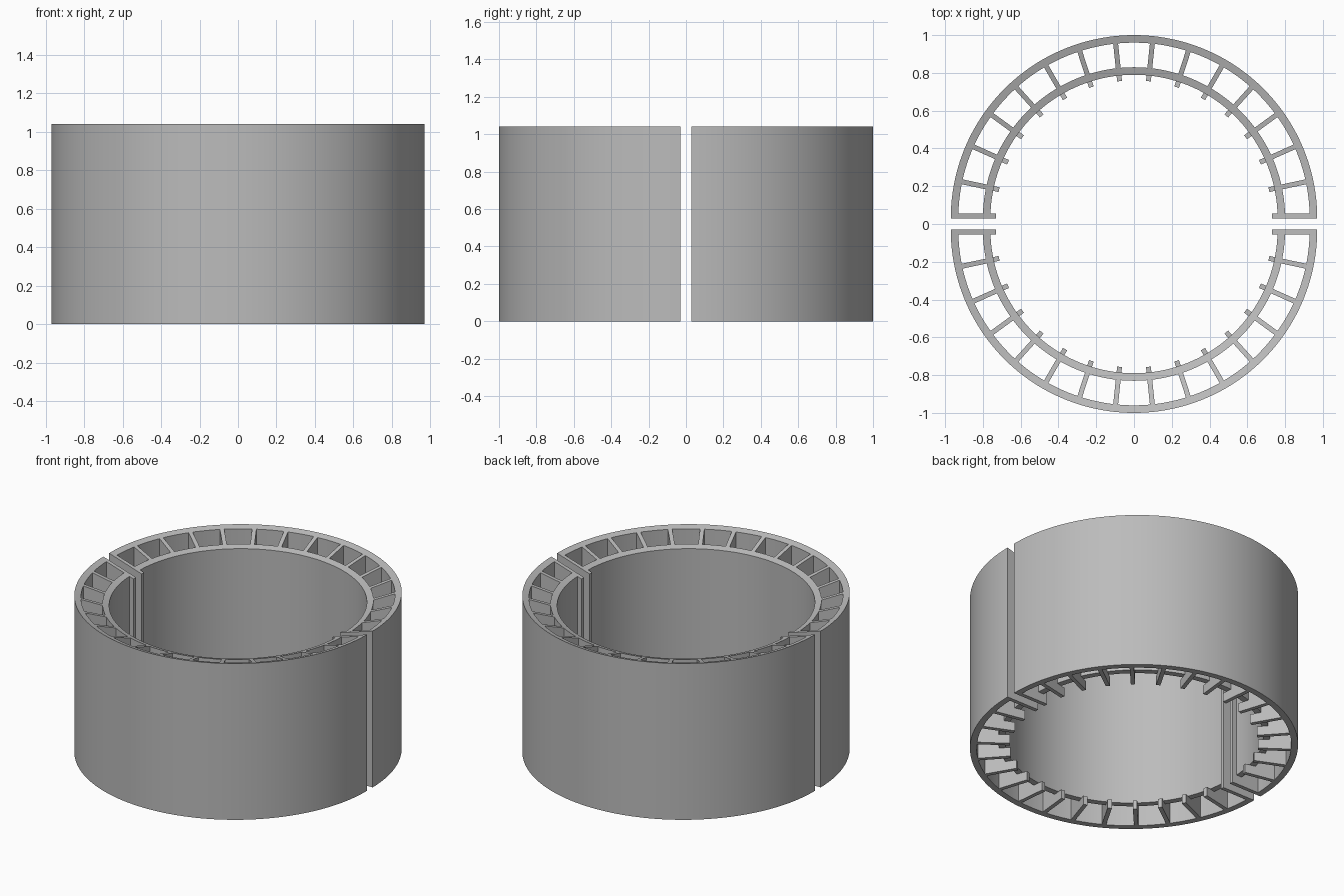
import bpy, bmesh
from math import pi, cos, sin
from mathutils import Matrix, Vector

cube = bpy.data.objects.get("Cube")
if cube:
    bpy.data.objects.remove(cube)

HEIGHT, GAP = 1.04, 0.03
R_OUT, R_SHELL, R_WALL, R_IN, R_TIP = 0.97, 0.93, 0.80, 0.76, 0.73
WALL_BASE = 0.06
RIB = 0.026
SEGMENTS = 90
BAYS = 15

grey = bpy.data.materials.new("plain_grey")
grey.use_nodes = True
grey.diffuse_color = (0.5, 0.5, 0.5, 1)
grey.node_tree.nodes["Principled BSDF"].inputs["Base Color"].default_value = (0.5, 0.5, 0.5, 1)


def top(r):
    """Height of the rim, which slopes down towards the middle."""
    return HEIGHT - (R_OUT - r) * 0.31


def sweep(bm, profile, frames):
    """Join copies of an (r, z) profile placed by frames into a closed solid."""
    rings = [[bm.verts.new(f(r, z)) for r, z in profile] for f in frames]
    n = len(profile)
    for a, b in zip(rings, rings[1:]):
        for i in range(n):
            j = (i + 1) % n
            bm.faces.new((a[i], a[j], b[j], b[i]))
    bm.faces.new(rings[0])
    bm.faces.new(rings[-1])


def arc(bm, r0, r1, base):
    """Half ring with a sloping top."""
    profile = [(r0, base), (r1, base), (r1, top(r1)), (r0, top(r0))]
    angles = [pi * i / SEGMENTS for i in range(SEGMENTS + 1)]
    sweep(bm, profile, [lambda r, z, a=a: Vector((r * cos(a), r * sin(a), z)) for a in angles])


def plate(bm, profile, angle, low, high):
    """Radial plate between two sideways offsets."""
    turn = Matrix.Rotation(angle, 3, 'Z')
    sweep(bm, profile, [lambda r, z, t=t: turn @ Vector((r, t, z)) for t in (low, high)])


def finish(bm, name, turn):
    bmesh.ops.recalc_face_normals(bm, faces=bm.faces)
    bmesh.ops.translate(bm, verts=bm.verts, vec=(0, GAP, 0))
    bm.transform(Matrix.Rotation(turn, 4, 'Z'))
    mesh = bpy.data.meshes.new(name)
    bm.to_mesh(mesh)
    bm.free()
    mesh.materials.append(grey)
    obj = bpy.data.objects.new(name, mesh)
    bpy.context.collection.objects.link(obj)
    bpy.ops.object.select_all(action='DESELECT')
    obj.select_set(True)
    bpy.context.view_layer.objects.active = obj
    bpy.ops.object.shade_smooth_by_angle(angle=pi / 9)


# Rib with a short tooth reaching under the inner wall
a, b = R_WALL - 0.005, R_SHELL + 0.005
rib_profile = [(R_TIP, 0), (b, 0), (b, top(b)), (a, top(a)), (a, WALL_BASE), (R_TIP, WALL_BASE)]
# Full-height plate closing each end of a half
end_profile = [(R_TIP, 0), (b, 0), (b, top(b)), (R_TIP, top(R_TIP))]

for side, turn in (("back", 0), ("front", pi)):
    bm = bmesh.new()
    arc(bm, R_SHELL, R_OUT, 0)
    finish(bm, side + "_outer_shell", turn)

    bm = bmesh.new()
    arc(bm, R_IN, R_WALL, WALL_BASE)
    finish(bm, side + "_inner_wall", turn)

    bm = bmesh.new()
    for i in range(1, BAYS):
        plate(bm, rib_profile, pi * i / BAYS, -RIB / 2, RIB / 2)
    finish(bm, side + "_ribs", turn)

    bm = bmesh.new()
    plate(bm, end_profile, 0, 0, RIB)
    plate(bm, end_profile, pi, -RIB, 0)
    finish(bm, side + "_end_plates", turn)
